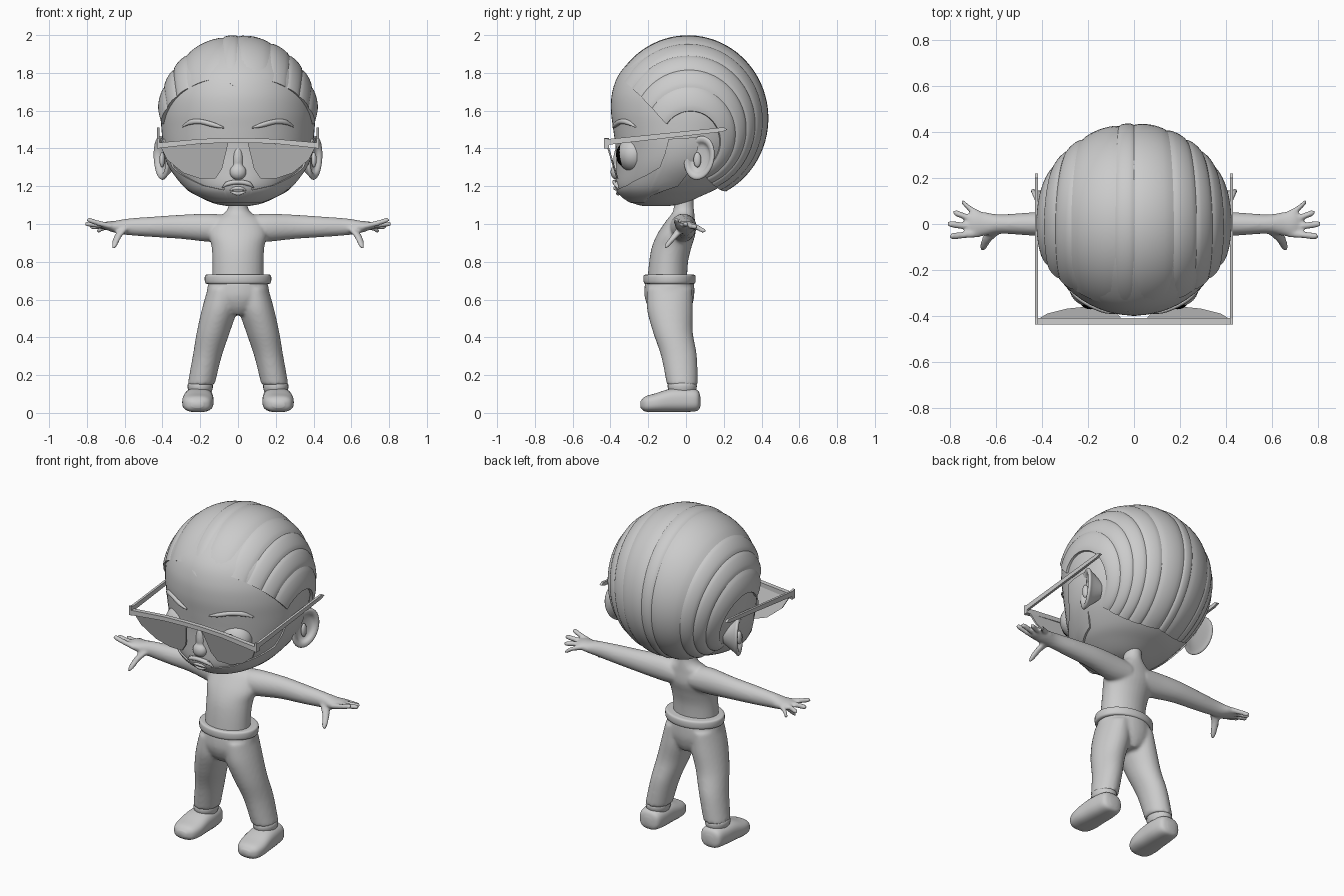
import bpy, bmesh
from math import sin, cos, pi, radians, sqrt
from mathutils import Vector, Matrix

if "Cube" in bpy.data.objects:
    bpy.data.objects.remove(bpy.data.objects["Cube"])

BASIS = {'x': ((0, 1, 0), (0, 0, 1)), 'y': ((1, 0, 0), (0, 0, 1)), 'z': ((1, 0, 0), (0, 1, 0))}

def make(name, lofts, smooth=True, voxel=0, color=None):
    """Skin one or more stacks of closed rings into one object."""
    bm = bmesh.new()
    for rings in lofts:
        vs = [[bm.verts.new(p) for p in r] for r in rings]
        n = len(vs[0])
        for a, b in zip(vs, vs[1:]):
            for i in range(n):
                bm.faces.new((a[i], a[(i + 1) % n], b[(i + 1) % n], b[i]))
        bm.faces.new(vs[0])
        bm.faces.new(vs[-1])
    bmesh.ops.recalc_face_normals(bm, faces=bm.faces)
    me = bpy.data.meshes.new(name)
    bm.to_mesh(me)
    bm.free()
    ob = bpy.data.objects.new(name, me)
    bpy.context.collection.objects.link(ob)
    if color:
        mat = bpy.data.materials.new(name + "_colour")
        mat.diffuse_color = color
        mat.use_nodes = True
        mat.node_tree.nodes["Principled BSDF"].inputs["Base Color"].default_value = mat.diffuse_color
        me.materials.append(mat)
    if smooth:
        bpy.ops.object.select_all(action='DESELECT')
        bpy.context.view_layer.objects.active = ob
        ob.select_set(True)
        bpy.ops.object.shade_smooth_by_angle(angle=radians(45))
    if voxel:
        m = ob.modifiers.new("fuse", 'REMESH')
        m.mode, m.voxel_size, m.use_smooth_shade = 'VOXEL', voxel, True
        m = ob.modifiers.new("soften", 'SMOOTH')
        m.factor, m.iterations = 0.5, 6
    return ob

def spline(rows, s):
    """Catmull-Rom through rows, s from 0 to len-1."""
    i = min(int(s), len(rows) - 2)
    t = s - i
    a, b, c, d = (rows[max(0, min(len(rows) - 1, i + k))] for k in (-1, 0, 1, 2))
    return [0.5 * (2 * q + (r - p) * t + (2 * p - 5 * q + 4 * r - u) * t * t
                   + (3 * q - p - 3 * r + u) * t ** 3) for p, q, r, u in zip(a, b, c, d)]

def tube(rows, axis='z', n=24, sub=5, power=2):
    """Rings from rows of x, y, z and two radii."""
    u, v = map(Vector, BASIS[axis])
    out = []
    for k in range((len(rows) - 1) * sub + 1):
        x, y, z, ru, rv = spline(rows, k / sub)
        ring = []
        for i in range(n):
            c, s = cos(2 * pi * i / n), sin(2 * pi * i / n)
            f = (abs(c) ** power + abs(s) ** power) ** (-1 / power)
            ring.append(Vector((x, y, z)) + u * ru * c * f + v * rv * s * f)
        out.append(ring)
    return out

def mir(rings, s):
    return [[Vector((p[0] * s, p[1], p[2])) for p in r] for r in rings]

def ball(c, r):
    rows = [(c[0], c[1], c[2] - r[2] * cos(pi * k / 16), r[0] * max(sin(pi * k / 16), .02),
             r[1] * max(sin(pi * k / 16), .02)) for k in range(17)]
    return tube(rows, 'z', 28, 1)

def interp(table, x):
    for (a, p), (b, q) in zip(table, table[1:]):
        if x <= b:
            return p + (q - p) * (x - a) / (b - a)
    return table[-1][1]

# Head: z, half width, front y, back y
HEAD = [(1.094, .05, -.22, -.10), (1.11, .13, -.28, -.01), (1.15, .215, -.338, .085), (1.2, .28, -.368, .185),
        (1.3, .355, -.37, .305), (1.4, .392, -.372, .365), (1.5, .405, -.385, .395), (1.6, .408, -.397, .408),
        (1.7, .392, -.39, .395), (1.8, .345, -.35, .355), (1.9, .255, -.255, .27), (1.96, .155, -.15, .165),
        (1.984, .04, -.04, .05)]
ROWS = [(0, (f + b) / 2, z, w, (b - f) / 2) for z, w, f, b in HEAD]
make("head", [tube(ROWS, 'z', 64, 5)])

def skin(phi, z, off=0):
    """Point on the head; phi is degrees from the front."""
    lo, hi = 0, len(ROWS) - 1
    for _ in range(30):
        mid = (lo + hi) / 2
        lo, hi = (mid, hi) if spline(ROWS, mid)[2] < z else (lo, mid)
    _, y, _, rx, ry = spline(ROWS, lo)
    a = radians(phi)
    return Vector((sin(a) * (rx + off), y - cos(a) * (ry + off), z))

def skin_x(x, z, off=0):
    lo, hi = 0, 90
    for _ in range(25):
        mid = (lo + hi) / 2
        lo, hi = (mid, hi) if skin(mid, z).x < abs(x) else (lo, mid)
    p = skin(lo, z, off)
    return Vector((x, p.y, z))

# Hair: overlapping locks that sweep from hairline to nape
def hair_point(a, t, k):
    c = cos(radians(a))
    q = 1 - c
    dy, dz = c * -cos(t) + .06 * q, c * sin(t) - .46 * q
    dx = sqrt(max(0, 1 - dy * dy - dz * dz))
    return Vector((.42 * dx * k, .01 + .418 * dy * k, 1.56 + .431 * dz * k))

def lock(a0, a1):
    rings = []
    for j in range(49):
        outer, inner = [], []
        for i in range(9):
            u = i / 8
            a = a0 + (a1 - a0) * u
            t0 = 21 + 8 * min(1, a / 12) + 6 * a / 68
            t = radians(t0 + (241 + 9 * a / 68 - t0) * j / 48)
            outer.append(hair_point(a, t, 1.004 + .018 * sqrt(max(0, sin(pi * u)))))
            inner.append(hair_point(a, t, .955))
        rings.append(outer + inner[::-1])
    return rings

for s, cuts in ((1, (0, 20, 33, 44, 55, 68)), (-1, (0, 9, 33, 44, 55, 68))):
    side = "right" if s > 0 else "left"
    for i, (a0, a1) in enumerate(zip(cuts, cuts[1:])):
        make(f"hair_lock_{side}_{i + 1}", [mir(lock(a0, a1), s)])

# Beard: thin shell along the jaw and up to the ears
TOP = [(0, 1.225), (13, 1.225), (16, 1.18), (40, 1.205), (62, 1.26), (72, 1.30), (76, 1.45), (100, 1.46)]
beard = []
for i in range(101):
    phi = -100 + 2 * i
    hi = interp(TOP, abs(phi))
    lo = interp([(0, 1.112), (60, 1.115), (100, 1.2)], abs(phi))
    zs = [lo + (hi - lo) * k / 10 for k in range(11)]
    beard.append([skin(phi, z, .01) for z in zs] + [skin(phi, z, -.02) for z in reversed(zs)])
make("beard", [beard])

def bead(name, pts, r, off=0):
    """Tapered strand on the face through x, z points."""
    rows = []
    for k, (x, z) in enumerate(pts):
        w = r if 0 < k < len(pts) - 1 else r * .3
        rows.append((*skin_x(x, z, off), w, w))
    make(name, [tube(rows, 'x', 12, 6)])

# Face: nose, mouth, moustache
make("nose", [ball((0, -.365, 1.275), (.045, .035, .042)), ball((0, -.35, 1.34), (.03, .035, .08))], voxel=.006)
bead("moustache", [(-.085, 1.19), (-.06, 1.212), (0, 1.222), (.06, 1.212), (.085, 1.19)], .012, .008)
bead("upper_lip", [(-.045, 1.178), (-.02, 1.188), (.02, 1.188), (.045, 1.178)], .009, .01)
bead("lower_lip", [(-.04, 1.172), (-.015, 1.163), (.015, 1.163), (.04, 1.172)], .01, .01)

EAR = [(-.06, 0, 0, .035, .05), (0, 0, 0, .07, .10), (.02, 0, 0, .085, .118), (.031, 0, 0, .08, .11),
       (.028, 0, 0, .064, .09), (.01, 0, 0, .046, .066), (.004, 0, 0, .008, .015)]
for s, side in ((1, "right"), (-1, "left")):
    bead("eyebrow_" + side, [(s * x, z) for x, z in ((.075, 1.51), (.13, 1.525), (.2, 1.542), (.255, 1.538), (.295, 1.515))],
         .013, .006)
    # Eyes
    make("eye_" + side, [mir(ball((.175, -.278, 1.37), (.105, .085, .095)), s)])
    make("pupil_" + side, [mir(ball((.19, -.33, 1.365), (.045, .04, .06)), s)], color=(0, 0, 0, 1))
    # Ears
    M = (Matrix.Translation((.385, .08, 1.35)) @ Matrix.Rotation(radians(-24), 4, 'Z')
         @ Matrix.Rotation(radians(-15), 4, 'X'))
    ear = [[M @ p for p in r] for r in tube(EAR, 'x', 28, 4)]
    make("ear_" + side, [mir(ear, s)])
    make("ear_fold_" + side, [mir(ball((.402, .06, 1.34), (.014, .02, .04)), s)])
    # Glasses: tilted lens and temple arm
    lens = [(.05, 1.435), (.41, 1.41), (.375, 1.34), (.29, 1.27), (.2, 1.24), (.12, 1.24), (.085, 1.29)]
    make("lens_" + side, [mir([[(x, -.425 + (1.43 - z) * .3 + d, z) for x, z in lens] for d in (0, .01)], s)], False)
    arm = [(-.435, 1.4), (-.435, 1.455), (-.41, 1.45), (.2, 1.512), (.22, 1.5), (.19, 1.488), (-.405, 1.42)]
    make("temple_arm_" + side, [mir([[(x, y, z) for y, z in arm] for x in (.416, .43)], s)], False)

# Glasses: brow bar
half = [(.06, 1.455), (.2, 1.45), (.43, 1.43), (.43, 1.4), (.2, 1.425), (.06, 1.43)]
bar = half + [(-x, z) for x, z in reversed(half)]
make("glasses_bar", [[[(x, y, z) for x, z in bar] for y in (-.435, -.408)]], False)

# Bare torso, arms and hands fused into one skin
TORSO = [(0, -.1, .69, .135, .105), (0, -.092, .8, .135, .103), (0, -.075, .88, .14, .105), (0, -.05, .95, .155, .1),
         (0, -.028, 1.02, .13, .075), (0, -.014, 1.06, .07, .058), (0, -.012, 1.1, .05, .052), (0, -.012, 1.17, .05, .052)]
ARM = [(.05, -.02, .975, .07, .07), (.15, -.015, .98, .067, .075), (.3, 0, .985, .056, .064), (.45, 0, .985, .05, .054),
       (.58, 0, .985, .042, .044), (.65, 0, .985, .052, .032), (.69, 0, .99, .056, .024), (.715, 0, .99, .045, .017)]
TIPS = [(.75, .095, .965), (.785, .05, .985), (.81, 0, 1.0), (.8, -.055, 1.02)]
body = [tube(TORSO, 'z', 32)]
for s in (1, -1):
    body.append(mir(tube(ARM, 'x'), s))
    for i, (x, y, z) in enumerate(TIPS):
        y0 = .042 - .028 * i
        body.append(mir(tube([(.67, y0, .988, .016, .016), ((.68 + x) / 2, (y0 + y) / 2, (.99 + z) / 2, .015, .015),
                              (x - .012, y * .95, z, .015, .014), (x, y, z, .007, .007)], 'x', 12), s))
    body.append(mir(tube([(.60, -.02, .98, .03, .03), (.635, -.06, .935, .022, .022),
                          (.652, -.095, .892, .017, .017), (.658, -.108, .87, .008, .008)], 'z', 12), s))
make("torso_and_arms", body, voxel=.008)

# Trousers
HIPS = [(0, -.087, .70, .155, .13), (0, -.088, .62, .165, .132), (0, -.085, .56, .13, .115), (0, -.08, .52, .06, .09)]
LEG = [(.085, -.087, .66, .075, .12), (.098, -.085, .55, .093, .122), (.13, -.07, .43, .088, .106),
       (.163, -.037, .3, .077, .095), (.195, -.02, .15, .072, .082)]
make("trousers", [tube(HIPS, 'z', 32)] + [mir(tube(LEG), s) for s in (1, -1)], voxel=.01)
make("waistband", [tube([(0, -.087, z, .16 + d, .122 + d) for z, d in
                         ((.682, 0), (.686, .012), (.7, .016), (.72, .016), (.73, .012), (.733, 0))], 'z', 48, 2)])

# Cuffs and shoes
SHOE = [(.207, .076, .06, .025, .025), (.207, .06, .066, .062, .055), (.207, 0, .068, .075, .063),
        (.21, -.08, .066, .08, .062), (.213, -.16, .054, .082, .05), (.215, -.215, .047, .066, .04),
        (.215, -.24, .045, .03, .018)]
for s, side in ((1, "right"), (-1, "left")):
    cuff = [(.2, -.02, .11, .06, .068), (.2, -.02, .13, .066, .076), (.2, -.02, .15, .066, .076), (.2, -.02, .17, .055, .065)]
    make("cuff_" + side, [mir(tube(cuff), s)])
    make("shoe_" + side, [mir(tube(SHOE, 'y', 32, 5, 2.7), s)])
